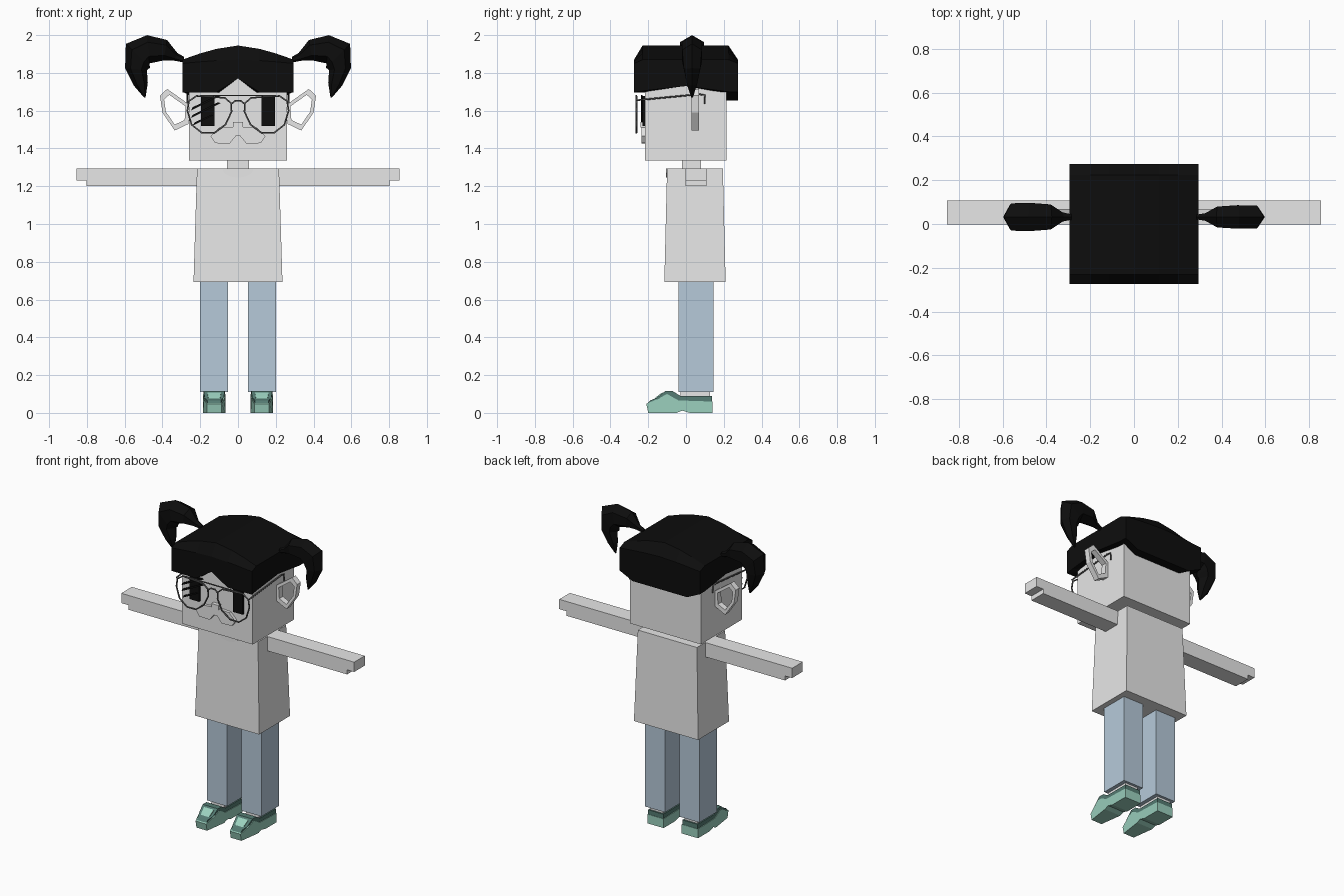
import bpy, bmesh, math
from mathutils import Vector

cube = bpy.data.objects.get("Cube")
if cube:
    bpy.data.objects.remove(cube, do_unlink=True)


def material(name, r, g, b):
    m = bpy.data.materials.new(name)
    m.use_nodes = True
    m.diffuse_color = (r, g, b, 1)
    bsdf = next(n for n in m.node_tree.nodes if n.type == 'BSDF_PRINCIPLED')
    bsdf.inputs["Base Color"].default_value = (r, g, b, 1)
    bsdf.inputs["Roughness"].default_value = 0.8
    return m


PALE = material("pale_grey", .8, .8, .8)
BLACK = material("black", .004, .004, .004)
DENIM = material("faded_blue", .47, .59, .7)
MINT = material("mint_green", .33, .64, .52)
DARK_GREEN = material("dark_green", .09, .2, .17)
WIRE = material("wire_grey", .1, .1, .1)


def finish(name, bm, mat):
    bmesh.ops.recalc_face_normals(bm, faces=bm.faces)
    mesh = bpy.data.meshes.new(name)
    bm.to_mesh(mesh)
    bm.free()
    mesh.materials.append(mat)
    ob = bpy.data.objects.new(name, mesh)
    bpy.context.collection.objects.link(ob)
    return ob


def prism(name, outline, lo, hi, mat, axis='y', shape=None):
    """Extrude a 2D outline along x (outline is y,z) or y (outline is x,z)."""
    bm = bmesh.new()

    def place(p, d):
        return (d, p[0], p[1]) if axis == 'x' else (p[0], d, p[1])
    rings = [[bm.verts.new(place(p, d)) for p in outline] for d in (lo, hi)]
    n = len(outline)
    for ring in rings:
        bm.faces.new(ring)
    for i in range(n):
        k = (i + 1) % n
        bm.faces.new((rings[0][i], rings[0][k], rings[1][k], rings[1][i]))
    if shape:
        for v in bm.verts:
            shape(v.co)
    return finish(name, bm, mat)


def box(name, x, y, z, mat, shape=None):
    outline = [(x[0], z[0]), (x[1], z[0]), (x[1], z[1]), (x[0], z[1])]
    return prism(name, outline, y[0], y[1], mat, 'y', shape)


def loft(name, rings, mat, closed=False):
    """Skin a list of equal-length rings, capping the ends if not closed."""
    bm = bmesh.new()
    vs = [[bm.verts.new(p) for p in r] for r in rings]
    n = len(vs[0])
    pairs = list(zip(vs, vs[1:])) + ([(vs[-1], vs[0])] if closed else [])
    for a, b in pairs:
        for i in range(n):
            k = (i + 1) % n
            bm.faces.new((a[i], a[k], b[k], b[i]))
    if not closed:
        bm.faces.new(vs[0])
        bm.faces.new(vs[-1])
    return finish(name, bm, mat)


def wire(name, points, radius, cyclic=False):
    cu = bpy.data.curves.new(name, 'CURVE')
    cu.dimensions = '3D'
    cu.bevel_depth = radius
    cu.bevel_resolution = 1
    cu.use_fill_caps = True
    sp = cu.splines.new('POLY')
    sp.points.add(len(points) - 1)
    for p, co in zip(sp.points, points):
        p.co = (*co, 1)
    sp.use_cyclic_u = cyclic
    cu.materials.append(WIRE)
    ob = bpy.data.objects.new(name, cu)
    bpy.context.collection.objects.link(ob)


# Head, neck and shirt
box("head", (-.26, .26), (-.217, .215), (1.335, 1.83), PALE)
box("neck", (-.057, .057), (-.02, .08), (1.28, 1.34), PALE)


def flare(co):
    if co.z < 1:
        co.x *= 1.085
        co.y = .0475 + (co.y - .0475) * 1.1


box("shirt", (-.217, .217), (-.1, .195), (.692, 1.295), PALE, flare)
collar = [(.083 * math.cos(a), 1.295 + .05 * math.sin(a))
          for a in (math.pi * (1 + i / 6) for i in range(7))]
prism("collar", collar, -.106, -.1, PALE)

# Face: eyes, glare strokes, nose and muzzle
for side, s in (("left", 1), ("right", -1)):
    box(side + "_eye", sorted((s * .125, s * .195)), (-.23, -.215), (1.52, 1.677), BLACK)
for i, (x, z, length) in enumerate(((-.25, 1.6, .16), (-.25, 1.56, .16), (-.24, 1.52, .11))):
    rise = length * .5
    prism(f"glare_stroke_{i}", [(x, z), (x + length, z + rise),
          (x + length * .9, z + rise + .004), (x + .01, z + .018)], -.238, -.23, BLACK)
box("nose", (-.026, .026), (-.242, -.21), (1.51, 1.54), PALE)
half = [(.02, 1.515), (.1, 1.51), (.145, 1.465), (.12, 1.428), (.045, 1.425), (.012, 1.465)]
prism("muzzle", half + [(-x, z) for x, z in reversed(half)], -.236, -.21, PALE)

# Hair cap: arched crown, vertical walls, and a lower rim that meets the head
xs = (-.295, -.2, -.115, 0, .115, .2, .295)
ys = (-.275, -.23, 0, .225, .275)


def crown(x, j):
    t = (abs(x) / .295) ** 1.5
    return 1.87 - .02 * t if j in (0, 4) else 1.945 - .075 * t


def hem(i, j):
    if j == 0:
        return 1.77 if i == 3 else 1.697
    if j == 4:
        return 1.7 if i in (0, 6) else 1.655
    return (1.705, 1.73, 1.7)[j - 1]


bm = bmesh.new()
grid = [[bm.verts.new((x, y, crown(x, j))) for j, y in enumerate(ys)] for x in xs]
for i in range(6):
    for j in range(4):
        bm.faces.new((grid[i][j], grid[i + 1][j], grid[i + 1][j + 1], grid[i][j + 1]))
border = ([(i, 0) for i in range(6)] + [(6, j) for j in range(4)]
          + [(i, 4) for i in range(6, 0, -1)] + [(0, j) for j in range(4, 0, -1)])
top = [grid[i][j] for i, j in border]
low = [bm.verts.new((xs[i], ys[j], hem(i, j))) for i, j in border]
rim = [bm.verts.new((v.co.x * .85, v.co.y * .76, v.co.z)) for v in low]
for a, b in ((top, low), (low, rim)):
    for k in range(len(border)):
        bm.faces.new((a[k - 1], a[k], b[k], b[k - 1]))
finish("hair_cap", bm, BLACK)

# Pigtails: centre x, centre z, half thickness, half depth, tilt of the section
tail = [(.285, 1.87, .015, .012, 90), (.33, 1.885, .022, .02, 115),
        (.385, 1.92, .055, .055, 100), (.475, 1.925, .075, .062, 85),
        (.53, 1.89, .09, .06, 45), (.54, 1.82, .058, .05, 5),
        (.515, 1.74, .038, .03, -10), (.493, 1.67, .004, .005, -20)]
for side, s, fat in (("left", 1, 1), ("right", -1, 1.2)):
    rings = []
    for x, z, r, depth, tilt in tail:
        out = Vector((math.cos(math.radians(tilt)), 0, math.sin(math.radians(tilt))))
        ring = []
        for k in range(6):
            a = k * math.pi / 3
            p = Vector((x, .032, z)) + out * r * math.cos(a)
            p.y += depth * fat * math.sin(a)
            ring.append((p.x * s, p.y, p.z))
        rings.append(ring)
    loft(side + "_pigtail", rings, BLACK)

# Ears: open faceted rings
ear = [(.255, 1.63), (.375, 1.715), (.413, 1.68), (.4, 1.59), (.335, 1.495), (.262, 1.53)]
mid = Vector((.335, 1.605))
for side, s in (("left", 1), ("right", -1)):
    rings = []
    for p in ear:
        q = mid + (Vector(p) - mid) * .72
        rings.append([(s * p[0], .03, p[1]), (s * p[0], .068, p[1]),
                      (s * q.x, .068, q.y), (s * q.x, .03, q.y)])
    loft(side + "_ear", rings, PALE, closed=True)

# Glasses: lens rims, temples, bridge and brow bar
lens = [(.268, 1.6), (.245, 1.525), (.19, 1.482), (.125, 1.483), (.066, 1.527),
        (.034, 1.595), (.037, 1.64), (.07, 1.668), (.22, 1.678), (.26, 1.65)]
temple = [(-.263, 1.655), (.07, 1.687), (.1, 1.682), (.1, 1.635)]
for side, s in (("left", 1), ("right", -1)):
    wire(side + "_lens_rim", [(s * x, -.263, z) for x, z in lens], .005, True)
    wire(side + "_temple", [(s * .268, y, z) for y, z in temple], .005)
wire("glasses_bridge", [(x, -.263, z) for x, z in
     ((-.036, 1.635), (-.015, 1.652), (.015, 1.652), (.036, 1.635))], .005)
wire("brow_bar", [(-.2, -.263, 1.68), (.2, -.263, 1.68)], .004)

# Arms and legs, with socks and shoes
arm = [(.2, 1.2), (.803, 1.2), (.803, 1.23), (.855, 1.23), (.855, 1.295), (.2, 1.295)]
sole = [(-.2, 0), (-.21, .048), (-.15, .074), (-.1, .1), (-.04, .066), (.14, .06),
        (.14, 0), (.02, 0), (-.02, .012), (-.05, 0)]
upper = [(-.207, .045), (-.19, .066), (-.155, .08), (-.11, .115), (-.07, .115),
         (-.03, .09), (.138, .09), (.138, .055), (-.04, .06), (-.1, .09), (-.15, .065)]
vamp = [(-.185, .06), (-.155, .086), (-.125, .109), (-.115, .09), (-.15, .06)]
for side, s in (("left", 1), ("right", -1)):
    prism(side + "_arm", [(s * x, z) for x, z in arm], -.003, .108, PALE)
    c = s * .126

    def toe(co, c=c):
        if co.y < -.14:
            co.x = c + (co.x - c) * (.65 if co.y < -.18 else .9)

    box(side + "_leg", (c - .074, c + .074), (-.04, .145), (.11, .7), DENIM)
    box(side + "_sock", (c - .048, c + .048), (-.03, .128), (.07, .12), PALE)
    prism(side + "_shoe_sole", sole, c - .06, c + .06, MINT, 'x', toe)
    prism(side + "_shoe_upper", upper, c - .056, c + .056, DARK_GREEN, 'x', toe)
    prism(side + "_shoe_vamp", vamp, c - .036, c + .036, MINT, 'x', toe)
